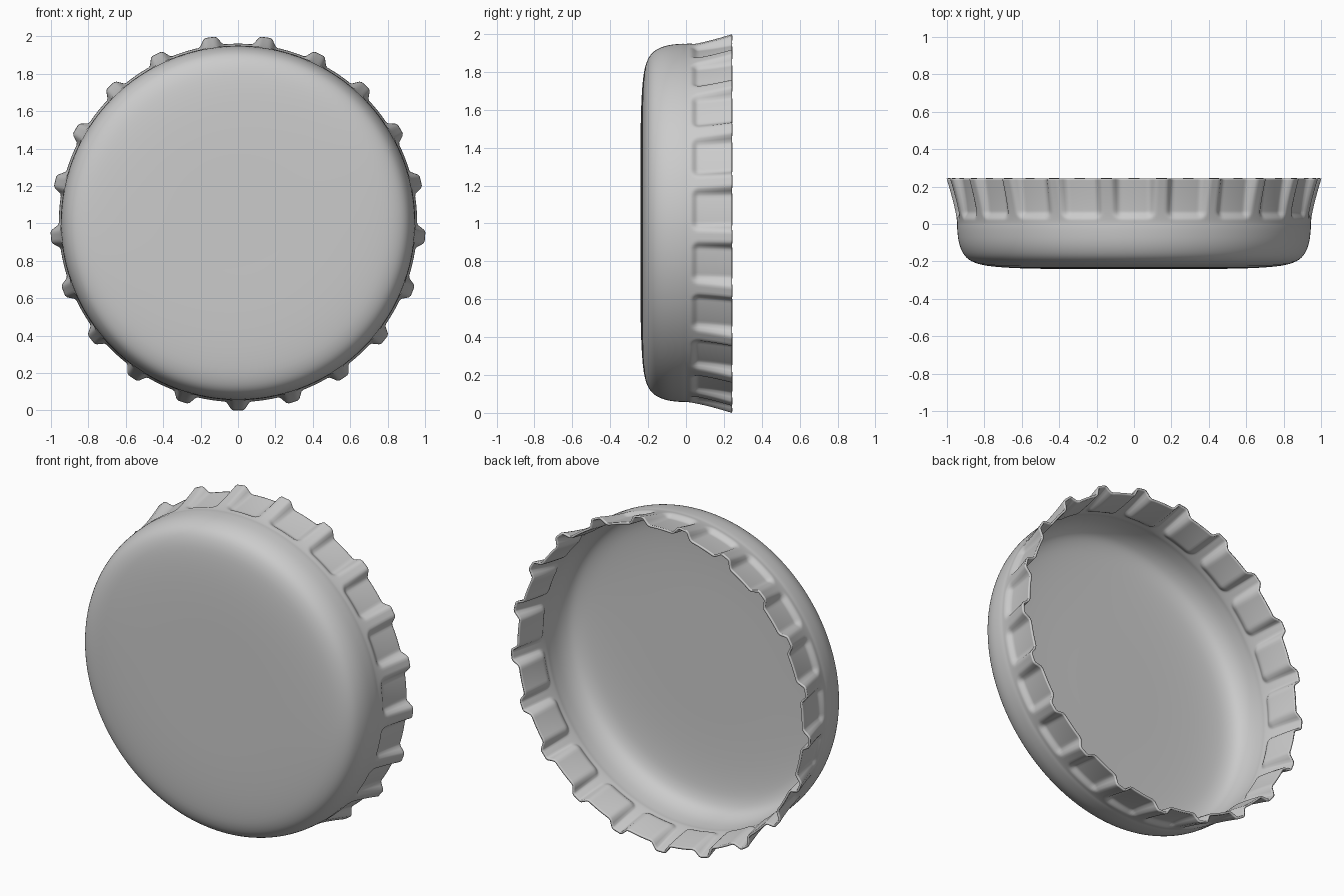
import bpy, bmesh, math

if "Cube" in bpy.data.objects:
    bpy.data.objects.remove(bpy.data.objects["Cube"])

TEETH = 21          # crimped ridges round the skirt
SEG = TEETH * 24    # angular divisions
CZ = 1.003          # height of the cap axis
RIM_Y = 0.242


def smooth(a, b, x):
    t = min(1, max(0, (x - a) / (b - a)))
    return t * t * (3 - 2 * t)


def catmull(p, steps):
    out = []
    for i in range(len(p) - 1):
        a, b, c, d = p[max(i - 1, 0)], p[i], p[i + 1], p[min(i + 2, len(p) - 1)]
        for s in range(steps):
            t = s / steps
            out.append(tuple(0.5 * (2 * b[k] + (c[k] - a[k]) * t
                       + (2 * a[k] - 5 * b[k] + 4 * c[k] - d[k]) * t * t
                       + (3 * b[k] - a[k] - 3 * c[k] + d[k]) * t ** 3) for k in (0, 1)))
    return out


def skirt_radius(y, ang):
    # flared wall with rounded panels pressed in between the ridges
    t = max(0, y / RIM_Y)
    pitch = 2 * math.pi / TEETH
    d = abs((ang + pitch / 2) % pitch - pitch / 2)
    u, v, c = d - math.radians(1.5), y - 0.02, 0.05
    m = c - math.hypot(c - u, c - v) if u < c and v < c else min(u, v)
    return 0.945 + 0.058 * t ** 1.3 - (0.018 + 0.027 * t) * smooth(0, 0.045, m)


# rounded face profile: (radius, y)
face = catmull([(0.2, -0.24), (0.45, -0.24), (0.65, -0.235), (0.78, -0.224), (0.85, -0.207),
                (0.895, -0.18), (0.922, -0.14), (0.938, -0.09), (0.945, -0.03), (0.945, 0.0)], 3)
SKIRT_ROWS = 28
bm = bmesh.new()
rows = []
for r, y in face:
    rows.append([(r, y)] * SEG)
for j in range(SKIRT_ROWS + 1):
    y = RIM_Y * j / SKIRT_ROWS
    rows.append([(skirt_radius(y, 2 * math.pi * i / SEG), y) for i in range(SEG)])

rings = []
for row in rows:
    ring = []
    for i, (r, y) in enumerate(row):
        a = 2 * math.pi * i / SEG
        ring.append(bm.verts.new((r * math.sin(a), y, CZ - r * math.cos(a))))
    rings.append(ring)
centre = bm.verts.new((0, -0.24, CZ))
for i in range(SEG):
    k = (i + 1) % SEG
    bm.faces.new((centre, rings[0][i], rings[0][k]))
    for p, q in zip(rings, rings[1:]):
        bm.faces.new((p[i], q[i], q[k], p[k]))

mesh = bpy.data.meshes.new("bottle_cap")
bm.to_mesh(mesh)
bm.free()
cap = bpy.data.objects.new("bottle_cap", mesh)
bpy.context.collection.objects.link(cap)
for poly in mesh.polygons:
    poly.use_smooth = True

# thin sheet-metal wall, thickened inward
wall = cap.modifiers.new("wall", 'SOLIDIFY')
wall.thickness = 0.012
wall.offset = -1
